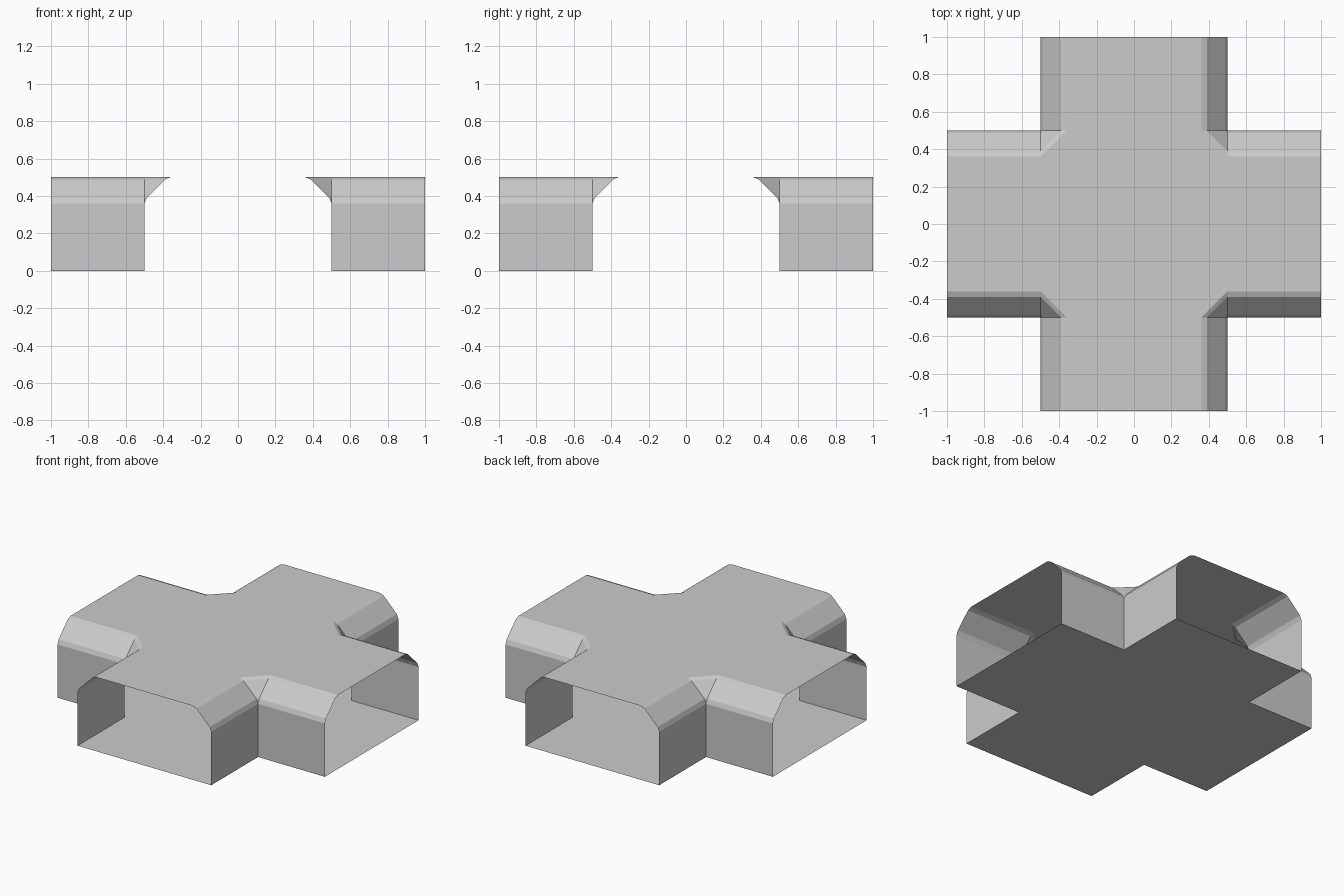
import bpy
import bmesh

cube = bpy.data.objects.get("Cube")
if cube:
    bpy.data.objects.remove(cube, do_unlink=True)

HALF = 0.5      # half width of each corridor
END = 1.0       # reach of each arm
# Wall cross-section: offset from the arm's centre line, height
PROFILE = [(HALF, 0), (HALF, 0.36), (0.488, 0.39), (0.39, 0.488), (0.36, 0.5)]

grey = bpy.data.materials.new("light_grey")
grey.use_nodes = True
colour = (0.6, 0.6, 0.6, 1)
grey.diffuse_color = colour
grey.node_tree.nodes["Principled BSDF"].inputs["Base Color"].default_value = colour


def make_object(name, bm):
    mesh = bpy.data.meshes.new(name)
    bm.to_mesh(mesh)
    bm.free()
    mesh.materials.append(grey)
    obj = bpy.data.objects.new(name, mesh)
    bpy.context.scene.collection.objects.link(obj)
    return obj


def rail(p):
    """Path along one arm, across the inner corner and out along the next."""
    return [(END, p), (HALF, p), (p, HALF), (p, END)]


def cross_slab(name, p, z, up):
    """Flat cross-shaped sheet whose outline is the rail turned four times."""
    bm = bmesh.new()
    outline = []
    for turn in range(4):
        for x, y in rail(p):
            for _ in range(turn):
                x, y = -y, x
            if (x, y) not in outline:
                outline.append((x, y))
    face = bm.faces.new([bm.verts.new((x, y, z)) for x, y in outline])
    face.normal_update()
    if (face.normal.z > 0) != up:
        face.normal_flip()
    return make_object(name, bm)


# Floor and roof sheets
cross_slab("floor", PROFILE[0][0], PROFILE[0][1], False)
cross_slab("roof", PROFILE[-1][0], PROFILE[-1][1], True)

# Walls with bevelled tops, one corner mirrored to all four
bm = bmesh.new()
rows = [[bm.verts.new((x, y, z)) for x, y in rail(p)] for p, z in PROFILE]
for low, high in zip(rows, rows[1:]):
    for i in range(3):
        bm.faces.new((low[i + 1], low[i], high[i], high[i + 1]))
bmesh.ops.remove_doubles(bm, verts=bm.verts[:], dist=0.0001)
bm.normal_update()
for face in bm.faces:
    # Outside is towards the empty corner beyond the walls
    if face.normal.x + face.normal.y < 0:
        face.normal_flip()
walls = make_object("corner_walls", bm)
mirror = walls.modifiers.new("four_corners", "MIRROR")
mirror.use_axis = (True, True, False)
mirror.use_mirror_merge = False
